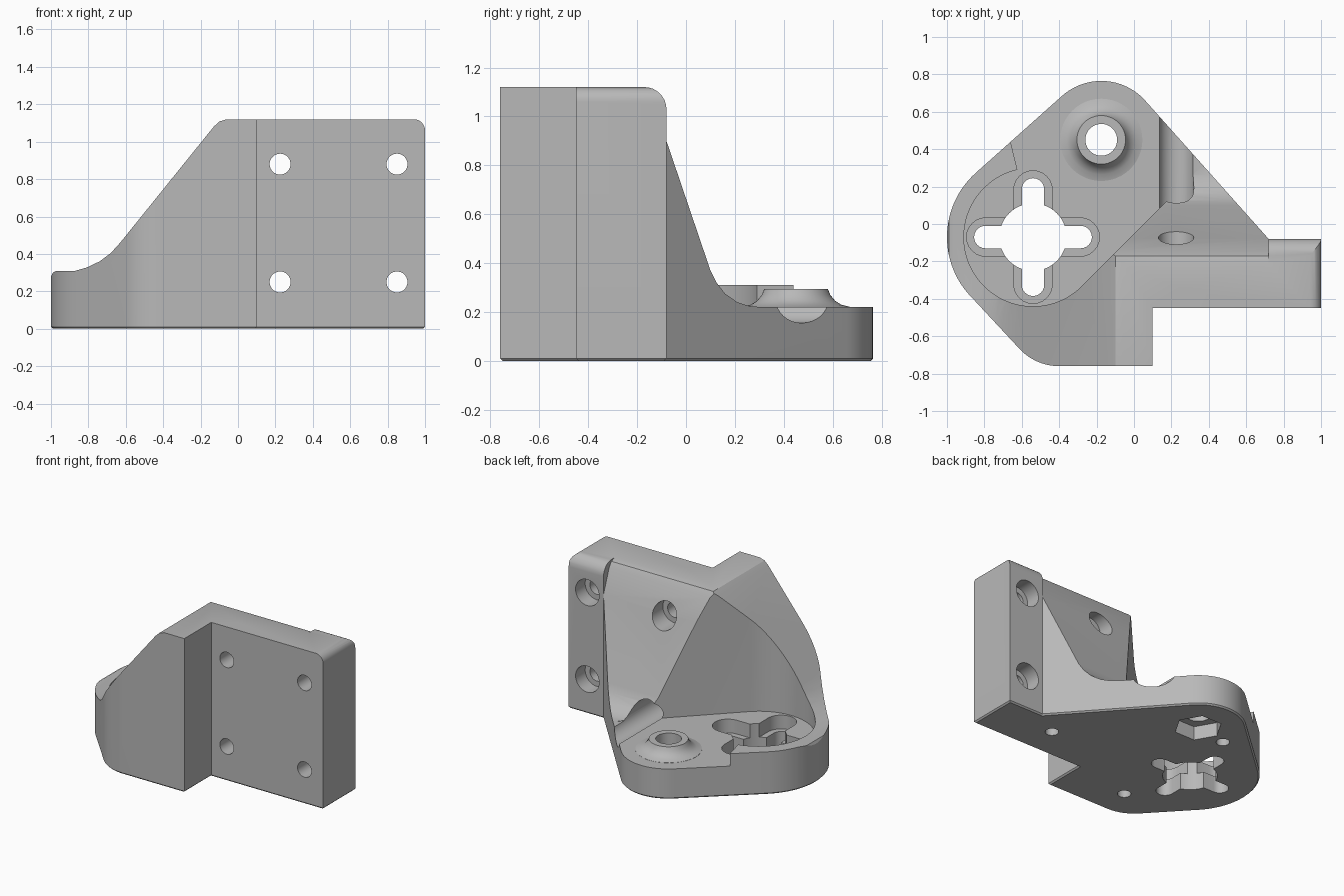
import bpy, bmesh
from math import cos, sin, radians
from mathutils import Vector

if "Cube" in bpy.data.objects:
    bpy.data.objects.remove(bpy.data.objects["Cube"], do_unlink=True)

grey = bpy.data.materials.new("plain_grey")
grey.use_nodes = True
colour = (0.48, 0.48, 0.48, 1)
grey.diffuse_color = colour
grey.node_tree.nodes["Principled BSDF"].inputs["Base Color"].default_value = colour


def arc(cx, cy, r, a0, a1, n=24):
    """Points along an arc, angles in degrees."""
    steps = [radians(a0 + (a1 - a0) * i / n) for i in range(n + 1)]
    return [(cx + r * cos(a), cy + r * sin(a)) for a in steps]


def prism(name, pts, axis, lo, hi, chamfer=0):
    """Extrude a closed outline along x, y or z from lo to hi."""
    place = {"x": lambda p, t: (t, p[0], p[1]),
             "y": lambda p, t: (p[0], t, p[1]),
             "z": lambda p, t: (p[0], p[1], t)}[axis]
    bm = bmesh.new()
    face = bm.faces.new([bm.verts.new(place(p, lo)) for p in pts])
    low_edges = list(face.edges)
    new = bmesh.ops.extrude_face_region(bm, geom=[face], use_keep_orig=True)
    verts = [v for v in new["geom"] if isinstance(v, bmesh.types.BMVert)]
    shift = Vector(place((0, 0), hi - lo))
    bmesh.ops.translate(bm, verts=verts, vec=shift)
    bmesh.ops.recalc_face_normals(bm, faces=bm.faces)
    if chamfer:
        bmesh.ops.bevel(bm, geom=low_edges, offset=chamfer, segments=1,
                        affect="EDGES", profile=0.5)
    mesh = bpy.data.meshes.new(name)
    bm.to_mesh(mesh)
    bm.free()
    ob = bpy.data.objects.new(name, mesh)
    bpy.context.collection.objects.link(ob)
    mesh.materials.append(grey)
    return ob


def lathe(name, x, y, profile, n=48):
    """Closed turned solid from (radius, z) pairs."""
    bm = bmesh.new()
    rings = [[bm.verts.new((px, py, z)) for px, py in arc(x, y, r, 0, 360, n)[:-1]]
             for r, z in profile]
    for a, b in zip(rings, rings[1:]):
        for i in range(n):
            j = (i + 1) % n
            bm.faces.new((a[i], a[j], b[j], b[i]))
    bm.faces.new(rings[0])
    bm.faces.new(rings[-1])
    bmesh.ops.recalc_face_normals(bm, faces=bm.faces)
    mesh = bpy.data.meshes.new(name)
    bm.to_mesh(mesh)
    bm.free()
    ob = bpy.data.objects.new(name, mesh)
    bpy.context.collection.objects.link(ob)
    mesh.materials.append(grey)
    return ob


def combine(target, tool, operation="DIFFERENCE"):
    mod = target.modifiers.new(tool.name, "BOOLEAN")
    mod.operation, mod.solver, mod.object = operation, "EXACT", tool
    tool.hide_render = True
    bpy.context.view_layer.objects.active = target
    bpy.ops.object.modifier_apply(modifier=mod.name)
    bpy.data.objects.remove(tool, do_unlink=True)


def drill(target, x, y, r, axis, lo, hi, n=32):
    combine(target, prism("drill", arc(x, y, r, 0, 360, n)[:-1], axis, lo, hi))


FLOOR, RIM, TOP = 0.22, 0.31, 1.12
SOCKET = (-0.54, -0.07)
BOSS = (-0.175, 0.45)

# Footprint: wall end, gusset edge, boss lobe, socket lobe, front column
outline = ([(1, -0.45), (1, -0.08), (0.72, -0.08)]
           + arc(*BOSS, 0.315, 41, 131.5)
           + arc(*SOCKET, 0.46, 131.5, 225)
           + arc(-0.4, -0.47, 0.29, 225, 270, 12)
           + [(0.1, -0.76), (0.1, -0.45)])
bracket = prism("mounting_bracket", outline, "z", 0, TOP, chamfer=0.01)

# Side slope of the front column and rounded wall corner
skyline = ([(-1.2, 0.28), (-1, 0.28), (-0.99, 0.3), (-0.97, RIM), (-0.87, RIM),
            (-0.81, 0.327), (-0.74, 0.36), (-0.68, 0.405), (-0.63, 0.46)]
           + [(-0.13, 1.08), (-0.1, 1.108), (-0.06, TOP)]
           + arc(0.94, 1.06, 0.06, 90, 0, 8)
           + [(1.2, 1.06), (1.2, 1.5), (-1.2, 1.5)])
combine(bracket, prism("skyline_cut", skyline, "y", -1, 1))

# Sloped gusset behind the wall, easing into the floor
slope = [(-0.21, TOP), (-0.17, 1.108), (-0.145, 1.07), (-0.08, 0.9), (0.1, 0.37),
         (0.125, 0.32), (0.16, 0.275), (0.21, 0.24), (0.26, 0.224), (0.31, FLOOR),
         (1, FLOOR), (1, 1.5), (-0.21, 1.5)]
combine(bracket, prism("slope_cut", slope, "x", -0.25, 0.72))

# Rounded top edge at the wall end
round_top = arc(-0.17, 1.03, 0.09, 90, 0, 8) + [(0.1, 1.03), (0.1, 1.5), (-0.17, 1.5)]
combine(bracket, prism("round_top_cut", round_top, "x", 0.715, 1.1))

# Low floor bounded by the diagonal wall and the curved rim
pocket = (arc(*SOCKET, 0.37, -45, -257, 40)
          + [(-0.68, 0.52), (-0.7, 1.1), (1.1, 1.1), (1.1, 1.05)])
combine(bracket, prism("floor_cut", pocket, "z", FLOOR, 2))
limit = [(-1.2, -0.05), (-0.5, -0.05), (-0.5, 1), (-1.2, 1)]
combine(bracket, prism("rim_cut", limit, "z", RIM, 2))

# Flared boss with through hole and hexagonal nut pocket
boss = lathe("boss", *BOSS, [(0.22, 0.15), (0.22, 0.221), (0.185, 0.23), (0.16, 0.246),
                             (0.14, 0.27), (0.13, 0.295)])
combine(bracket, boss, "UNION")
drill(bracket, *BOSS, 0.085, "z", -0.1, 0.5, 40)
drill(bracket, *BOSS, 0.16, "z", -0.1, 0.1, 6)

# Cross-shaped socket with recessed shelf
def slot(half_length, r, across):
    d = half_length - r
    if across:
        return (arc(SOCKET[0] + d, SOCKET[1], r, -90, 90, 12)
                + arc(SOCKET[0] - d, SOCKET[1], r, 90, 270, 12))
    return (arc(SOCKET[0], SOCKET[1] + d, r, 0, 180, 12)
            + arc(SOCKET[0], SOCKET[1] - d, r, 180, 360, 12))

for across in (True, False):
    combine(bracket, prism("shelf_cut", slot(0.355, 0.103, across), "z", 0.12, 0.5))
    combine(bracket, prism("slot_cut", slot(0.315, 0.06, across), "z", -0.1, 0.5))
drill(bracket, *SOCKET, 0.18, "z", -0.1, 0.5, 48)

# Wall screw holes with counterbores from the back
for x in (0.225, 0.85):
    for z in (0.25, 0.88):
        drill(bracket, x, z, 0.056, "y", -1, 1)
        drill(bracket, x, z, 0.095, "y", -0.19, 1.1)

# Blind holes underneath
for x, y in ((0.53, -0.21), (-0.36, -0.53), (-0.42, 0.41)):
    drill(bracket, x, y, 0.045, "z", -0.1, 0.1, 24)

# Smooth curved faces, keep edges sharp
bpy.ops.object.select_all(action="DESELECT")
bracket.select_set(True)
bpy.context.view_layer.objects.active = bracket
bpy.ops.object.shade_smooth_by_angle(angle=radians(25))
